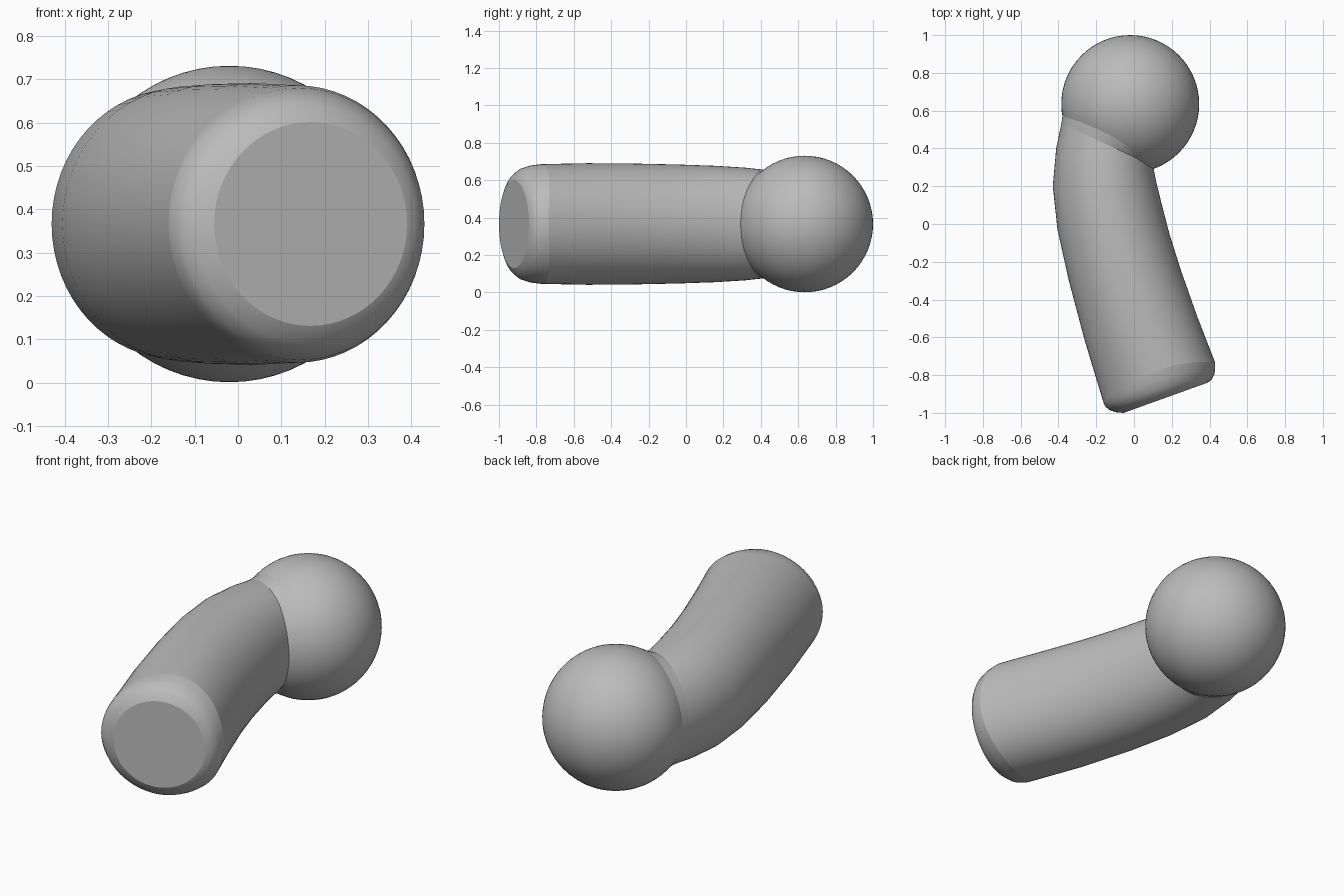
import bpy, bmesh, math

cube = bpy.data.objects.get("Cube")
if cube:
    bpy.data.objects.remove(cube, do_unlink=True)

SIDES = 64
MID_Z = 0.366

grey = bpy.data.materials.new("plain grey")
grey.use_nodes = True
colour = (0.5, 0.5, 0.5, 1)
grey.diffuse_color = colour
grey.node_tree.nodes["Principled BSDF"].inputs["Base Color"].default_value = colour


def ring(bm, left, right, half_height, bow=0.0):
    """Upright elliptical ring between two side points; bow pushes top and bottom back."""
    verts = []
    for i in range(SIDES):
        a = 2 * math.pi * i / SIDES
        t = (1 + math.cos(a)) / 2
        x = left[0] + (right[0] - left[0]) * t
        y = left[1] + (right[1] - left[1]) * t + bow * math.sin(a) ** 2
        verts.append(bm.verts.new((x, y, MID_Z + half_height * math.sin(a))))
    return verts


def loft(name, stations, sharp=(), cap_start=False):
    bm = bmesh.new()
    rings = [ring(bm, *s) for s in stations]
    for a, b in zip(rings, rings[1:]):
        for i in range(SIDES):
            j = (i + 1) % SIDES
            bm.faces.new((a[i], a[j], b[j], b[i])).smooth = True
    if cap_start:
        bm.faces.new(rings[0])
    for k in sharp:
        for i in range(SIDES):
            bm.edges.get((rings[k][i], rings[k][(i + 1) % SIDES])).smooth = False
    bmesh.ops.recalc_face_normals(bm, faces=bm.faces)
    mesh = bpy.data.meshes.new(name)
    bm.to_mesh(mesh)
    bm.free()
    mesh.materials.append(grey)
    obj = bpy.data.objects.new(name, mesh)
    bpy.context.collection.objects.link(obj)
    return obj


# Bent tube with a rounded, flat-ended front
rim = ((-0.16, -0.95), (0.43, -0.735), 0.32, 0.07)
tube_end = ((-0.385, 0.53), (0.10, 0.31), 0.29)
loft("rounded_cap", [
    ((-0.055, -1.0), (0.39, -0.84), 0.235),
    ((-0.095, -0.997), (0.41, -0.825), 0.272, 0.008),
    ((-0.13, -0.985), (0.424, -0.80), 0.299, 0.022),
    ((-0.15, -0.968), (0.43, -0.77), 0.314, 0.045),
    rim,
], sharp=(0,), cap_start=True)
loft("bent_tube", [
    rim,
    ((-0.26, -0.62), (0.335, -0.49), 0.325, 0.03),
    ((-0.345, -0.30), (0.25, -0.25), 0.323),
    ((-0.405, -0.03), (0.187, -0.05), 0.318),
    ((-0.43, 0.20), (0.143, 0.12), 0.311),
    ((-0.412, 0.40), (0.115, 0.235), 0.301),
    tube_end,
])

# Flared neck that blends the tube into the ball
loft("neck", [
    tube_end,
    ((-0.375, 0.595), (0.175, 0.345), 0.312),
    ((-0.36, 0.65), (0.23, 0.38), 0.33),
])

# Ball at the back
bpy.ops.mesh.primitive_uv_sphere_add(segments=64, ring_count=32, radius=0.365,
                                     location=(-0.02, 0.635, MID_Z))
ball = bpy.context.object
ball.name = "ball"
ball.data.materials.append(grey)
bpy.ops.object.shade_smooth()
